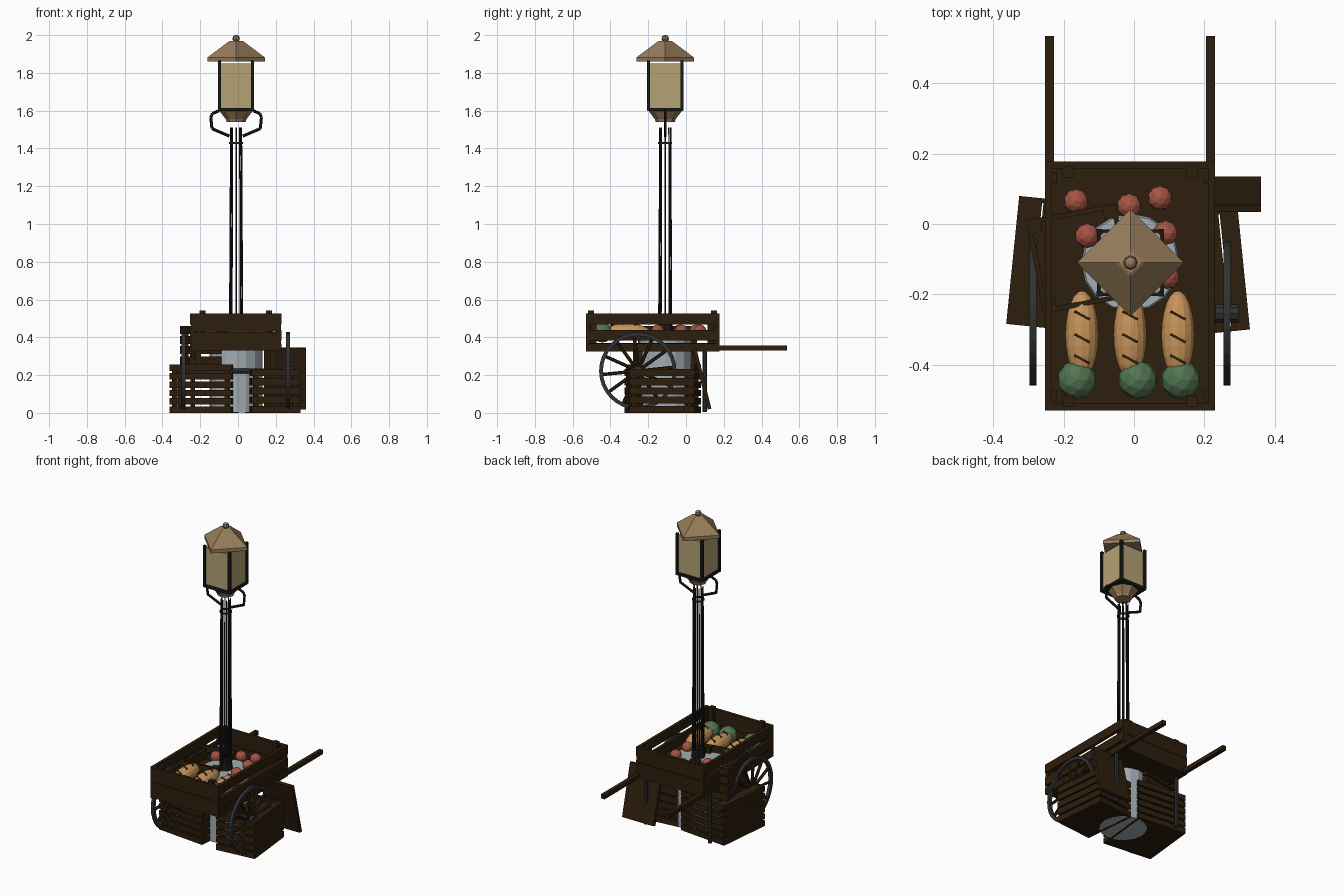
import bpy, bmesh, math
from mathutils import Vector, Matrix

if "Cube" in bpy.data.objects:
    bpy.data.objects.remove(bpy.data.objects["Cube"])

def mat(name, c):
    m = bpy.data.materials.new(name)
    m.diffuse_color = (*c, 1)
    m.use_nodes = True
    m.node_tree.nodes["Principled BSDF"].inputs["Base Color"].default_value = m.diffuse_color
    return m

WOOD = mat("dark_wood", (.027, .013, .004))
IRON = mat("black_iron", (.010, .010, .011))
STEEL = mat("wheel_steel", (.030, .032, .035))
GLASS = mat("lamp_glass", (.46, .36, .18))
BRASS = mat("roof_brass", (.31, .205, .105))
STONE = mat("grey_stone", (.36, .42, .45))
BREAD = mat("bread_crust", (.58, .30, .10))
GREEN = mat("cabbage_green", (.085, .18, .085))
RED = mat("tomato_red", (.38, .09, .06))

def finish(name, bm, m, M=None, smooth=False):
    if M is not None:
        bm.transform(M)
    me = bpy.data.meshes.new(name)
    bm.to_mesh(me)
    bm.free()
    me.materials.append(m)
    for p in me.polygons:
        p.use_smooth = smooth
    o = bpy.data.objects.new(name, me)
    bpy.context.collection.objects.link(o)
    return o

def add_box(bm, lo, hi):
    lo, hi = Vector(lo), Vector(hi)
    S = Matrix.Diagonal((*(hi - lo), 1))
    bmesh.ops.create_cube(bm, size=1, matrix=Matrix.Translation((lo + hi) / 2) @ S)

def boxes(name, items, m, M=None):
    bm = bmesh.new()
    for lo, hi in items:
        add_box(bm, lo, hi)
    return finish(name, bm, m, M)

def add_rod(bm, a, b, r1, r2=None, n=6):
    a, b = Vector(a), Vector(b)
    d = b - a
    M = Matrix.Translation((a + b) / 2) @ d.to_track_quat('Z', 'Y').to_matrix().to_4x4()
    bmesh.ops.create_cone(bm, cap_ends=True, segments=n, radius1=r1,
                          radius2=r1 if r2 is None else r2, depth=d.length, matrix=M)

def rods(name, items, m, n=6):
    bm = bmesh.new()
    for it in items:
        add_rod(bm, *it, n=n)
    return finish(name, bm, m)

def lathe(name, prof, n, m, M, rot=0, closed=False):
    # revolve (radius, height) points about z
    bm = bmesh.new()
    rings = [[bm.verts.new((r * math.cos(rot + 2 * math.pi * i / n),
                            r * math.sin(rot + 2 * math.pi * i / n), z)) for i in range(n)]
             for r, z in prof]
    pairs = list(zip(rings, rings[1:]))
    if closed:
        pairs.append((rings[-1], rings[0]))
    else:
        bm.faces.new(rings[0][::-1])
        bm.faces.new(rings[-1])
    for a, b in pairs:
        for i in range(n):
            j = (i + 1) % n
            bm.faces.new((a[i], a[j], b[j], b[i]))
    bmesh.ops.recalc_face_normals(bm, faces=bm.faces)
    return finish(name, bm, m, M)

# ---- lamp post ----
LX, LY = -.01, -.11
L = Matrix.Translation((LX, LY, 0))
lathe("stone_base", [(.14, .001), (.14, .41), (.135, .42)], 16, STONE, L)
ang = [math.pi / 4 * i for i in range(8)]
rods("post_rods", [((LX + .033 * math.cos(a), LY + .033 * math.sin(a), .41),
                    (LX + .028 * math.cos(a), LY + .028 * math.sin(a), 1.51), .0048, .004)
                   for a in ang], IRON)
lathe("post_collar", [(.042, .42), (.04, .44), (.036, .47)], 8, IRON, L)
lathe("post_ring", [(.030, 1.424), (.037, 1.424), (.037, 1.434), (.030, 1.434)], 12, WOOD, L, closed=True)
arm = [(.09, 1.60), (.125, 1.585), (.134, 1.565), (.128, 1.505), (.035, 1.465)]
for s, side in ((-1, "left"), (1, "right")):
    pts = [(LX + s * x, LY, z) for x, z in arm]
    rods(side + "_lantern_arm", [(a, b, .008) for a, b in zip(pts, pts[1:])], IRON)
lathe("lantern_foot", [(.05, 1.54), (.055, 1.555), (.088, 1.598)], 8, BRASS, L)
boxes("lantern_floor", [((-.095, -.095, 1.597), (.095, .095, 1.615))], IRON, L)
boxes("lantern_glass", [((-.086, -.086, 1.612), (.086, .086, 1.85))], GLASS, L)
boxes("lantern_frame", [((sx * .088 - .008, sy * .088 - .008, 1.60), (sx * .088 + .008, sy * .088 + .008, 1.865))
                        for sx in (-1, 1) for sy in (-1, 1)], IRON, L)
lathe("lantern_roof", [(.152, 1.86), (.152, 1.882), (.04, 1.966), (.03, 1.97)], 4, BRASS, L)
lathe("roof_knob", [(.014, 1.965), (.02, 1.98), (.016, 1.994), (.006, 2.0)], 8, BRASS, L)

# ---- cart ----
X0, X1, Y0, Y1 = -.253, .231, -.53, .178
boxes("cart_floor", [((X0 + .01, Y0 + .01, .33), (X1 - .01, Y1 - .01, .37))], WOOD)
sides = []
for x in (X0, X1 - .02):
    for z0, z1 in ((.325, .367), (.382, .44), (.468, .525)):
        sides.append(((x, Y0, z0), (x + .02, Y1, z1)))
boxes("cart_side_slats", sides, WOOD)
boxes("cart_end_boards", [((X0 + .003, y, z0), (X1 - .003, y + .02, z1)) for y in (Y0, Y1 - .02)
                          for z0, z1 in ((.33, .427), (.43, .525))], WOOD)
boxes("cart_posts", [((x - .016, y - .016, .34), (x + .016, y + .016, .541))
                     for x in (-.187, .165) for y in (-.503, .148)], WOOD)
boxes("cart_side_posts", [((x, y - .016, .33), (x + .012, y + .016, .52))
                          for x in (X0 + .02, X1 - .032) for y in (-.49, .13)], WOOD)
boxes("cart_handles", [((x, -.5, .33), (x + .026, .535, .357)) for x in (X0, X1 - .026)], WOOD)
rods("cart_legs", [((x, .10, .004), (x, .10, .335), .012) for x in (-.24, .215)], STEEL, 8)

# ---- wheels ----
WY, WZ, WR = -.255, .222, .205
for x, side in ((-.288, "left"), (.265, "right")):
    M = Matrix.Translation((x, WY, WZ)) @ Matrix.Rotation(math.pi / 2, 4, 'Y')
    lathe(side + "_wheel_rim", [(WR - .02, -.01), (WR, -.01), (WR, .01), (WR - .02, .01)], 32, STEEL, M, closed=True)
    rods(side + "_wheel_spokes", [((x, WY, WZ), (x, WY + .19 * math.cos(a), WZ + .19 * math.sin(a)), .009)
                                  for a in [math.pi / 6 * i + .1 for i in range(12)]], WOOD)
    rods(side + "_wheel_hub", [((x - .033, WY, WZ), (x + .033, WY, WZ), .027)], STEEL, 10)
rods("axle", [((-.29, WY, WZ), (.27, WY, WZ), .014)], STEEL, 8)
boxes("axle_blocks", [((x, WY - .025, WZ - .02), (x + .03, WY + .025, .335)) for x in (-.225, .17)], WOOD)

# ---- crates ----
def crate(name, cx, cy, z, a, hx, hy, h, n, lid):
    t, gap = .014, .011
    sh = (h - gap * (n - 1)) / n
    it = []
    for i in range(n):
        z0 = i * (sh + gap)
        for s in (-1, 1):
            it.append(((-hx, s * (hy - t / 2) - t / 2, z0), (hx, s * (hy - t / 2) + t / 2, z0 + sh)))
            it.append(((s * (hx - t / 2) - t / 2, -hy, z0), (s * (hx - t / 2) + t / 2, hy, z0 + sh)))
    for sx in (-1, 1):
        for sy in (-1, 1):
            px, py = sx * (hx - .026), sy * (hy - .026)
            it.append(((px - .014, py - .014, .003), (px + .014, py + .014, h - .002)))
    for zz in ([.003, h - .016] if lid else [.003]):      # planked floor and lid
        w = 2 * (hx - .004) / 5
        for i in range(5):
            x0 = -hx + .004 + i * w
            it.append(((x0 + .002, -hy + .004, zz), (x0 + w - .002, hy - .004, zz + .013)))
    boxes(name, it, WOOD, Matrix.Translation((cx, cy, z)) @ Matrix.Rotation(math.radians(a), 4, 'Z'))

crate("left_crate", -.18, -.119, 0, -5.8, .166, .183, .255, 6, True)
crate("right_crate", .183, -.14, 0, 5.8, .13, .174, .232, 5, True)
crate("upper_crate", -.155, -.098, .257, 10.5, .13, .135, .203, 4, False)

# ---- leaning board ----
tilt = math.atan2(.08, .32)
boxes("leaning_board", [((-.112, -.01, 0), (.112, .01, .335))], WOOD,
      Matrix.Translation((.249, .125, .02)) @ Matrix.Rotation(tilt, 4, 'X'))

# ---- goods ----
def ball(name, p, r, m, sub=2):
    bm = bmesh.new()
    bmesh.ops.create_icosphere(bm, subdivisions=sub, radius=1)
    finish(name, bm, m, Matrix.Translation(p) @ Matrix.Diagonal((*r, 1)))

for i, x in enumerate((-.148, -.011, .125)):
    bm = bmesh.new()
    bmesh.ops.create_uvsphere(bm, u_segments=14, v_segments=12, radius=1)
    finish(f"bread_{i + 1}", bm, BREAD, Matrix.Translation((x, -.315, .428)) @
           Matrix.Diagonal((.048, .125, .045, 1)) @ Matrix.Rotation(math.pi / 2, 4, 'X'))
    for j, dy in enumerate((.055, -.01, -.07)):
        top = .428 + .045 * math.sqrt(1 - (dy / .125) ** 2)
        boxes(f"bread_{i + 1}_cut_{j + 1}", [((-.024, -.0035, -.007), (.024, .0035, .0015))], WOOD,
              Matrix.Translation((x, -.315 + dy, top)) @ Matrix.Rotation(-.5, 4, 'Z'))
for i, x in enumerate((-.162, .011, .133)):
    ball(f"cabbage_{i + 1}", (x, -.443, .425), (.056, .056, .053), GREEN)
spots = [(-.165, .065), (-.014, .052), (.074, .074), (-.133, -.033), (.09, -.025), (.095, -.15)]
for i, (x, y) in enumerate(spots):
    ball(f"tomato_{i + 1}", (x, y, .435), (.035, .035, .033), RED)
